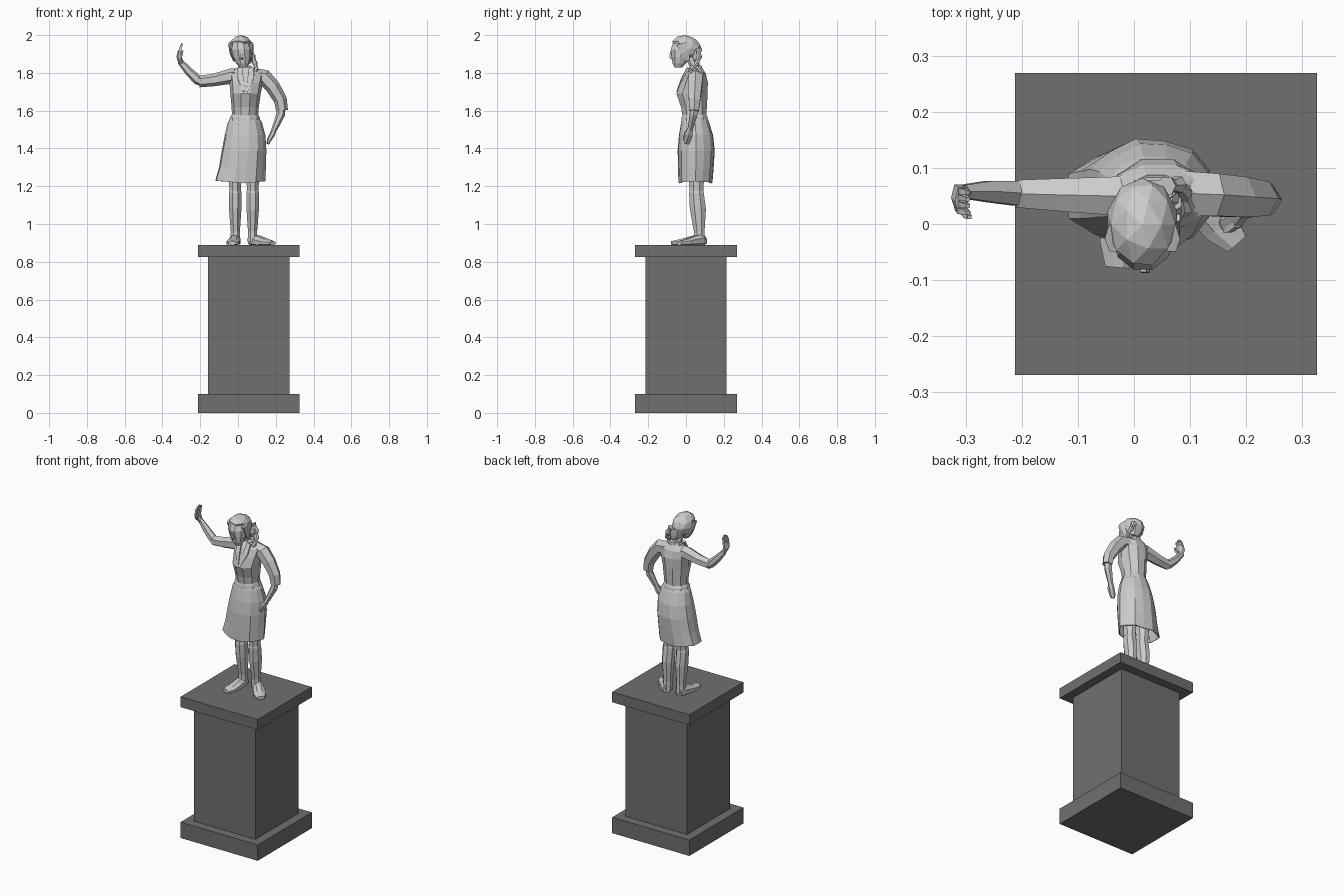
import bpy, bmesh, math
from mathutils import Vector

X, Y, Z = Vector((1, 0, 0)), Vector((0, 1, 0)), Vector((0, 0, 1))
GROUND = 0.89

stone = bpy.data.materials.new("dark_stone")
stone.diffuse_color = (0.16, 0.16, 0.16, 1)


def finish(name, bm):
    bmesh.ops.recalc_face_normals(bm, faces=bm.faces[:])
    me = bpy.data.meshes.new(name)
    bm.to_mesh(me)
    bm.free()
    ob = bpy.data.objects.new(name, me)
    bpy.context.collection.objects.link(ob)
    return ob


def loft(name, rows, n=6, flat=False, hint=Y, caps=True, floor=None, pleat=0.0):
    """Rows are (x, y, z, half size along hint, half size across)."""
    bm = bmesh.new()
    pts = [Vector(r[:3]) for r in rows]
    rings = []
    for i, r in enumerate(rows):
        t = Z if flat else (pts[min(i + 1, len(pts) - 1)] - pts[max(i - 1, 0)]).normalized()
        u = (hint - t * hint.dot(t)).normalized()
        v = t.cross(u)
        ring = []
        for k in range(n):
            a = 2 * math.pi * (k + 0.5) / n
            f = 1 / math.cos(math.pi / n) ** 0.6
            f *= 1 + pleat * (-1) ** k * i / (len(rows) - 1)
            p = pts[i] + u * math.cos(a) * r[3] * f + v * math.sin(a) * r[4] * f
            if floor is not None:
                p.z = max(p.z, floor)
            ring.append(bm.verts.new(p))
        rings.append(ring)
    for a, b in zip(rings, rings[1:]):
        for k in range(n):
            bm.faces.new((a[k], a[(k + 1) % n], b[(k + 1) % n], b[k]))
    if caps:
        bm.faces.new(rings[0])
        bm.faces.new(rings[-1])
    return finish(name, bm)


def box(name, half, z0, z1):
    bm = bmesh.new()
    bmesh.ops.create_cube(bm, size=1)
    for v in bm.verts:
        v.co = Vector((v.co.x * 2 * half + 0.057, v.co.y * 2 * half, z0 + (v.co.z + 0.5) * (z1 - z0)))
    ob = finish(name, bm)
    ob.data.materials.append(stone)


# Pedestal
box("pedestal_base", 0.269, 0, 0.1)
box("pedestal_shaft", 0.215, 0.1, 0.825)
box("pedestal_cap", 0.269, 0.825, GROUND)

# Blouse and belt
loft("blouse", [(.037, .045, 1.56, .063, .066), (.038, .042, 1.62, .070, .070),
                (.040, .032, 1.69, .084, .078), (.043, .044, 1.75, .073, .086),
                (.046, .050, 1.795, .056, .095), (.040, .052, 1.825, .036, .052)], 10, True)
loft("waistband", [(.036, .046, 1.545, .072, .080), (.036, .046, 1.565, .070, .076),
                   (.037, .045, 1.58, .064, .068)], 10, True)

# Skirt with uneven pleated hem
skirt = loft("skirt", [(.036, .046, 1.57, .064, .068), (.036, .048, 1.54, .074, .088),
                       (.036, .053, 1.47, .090, .106), (.030, .054, 1.39, .097, .116),
                       (.020, .052, 1.30, .093, .122), (.008, .050, 1.215, .088, .131)],
             14, True, caps=False, pleat=0.035)
for v in skirt.data.vertices:
    if v.co.z < 1.22:
        v.co.z += 0.012 * abs(v.co.x - 0.03) / 0.12
solid = skirt.modifiers.new("cloth", "SOLIDIFY")
solid.thickness = 0.006

# Neck, collar and lapels
loft("neck", [(.038, .055, 1.80, .030, .030), (.030, .040, 1.84, .026, .026),
              (.022, .020, 1.89, .028, .028)], 8, True)
loft("collar", [(.040, .052, 1.815, .038, .048), (.036, .052, 1.838, .032, .034)], 8, True)
for side in (-1, 1):
    loft("lapel", [(.04 + side * .030, .012, 1.826, .008, .014),
                   (.04 + side * .026, -.016, 1.77, .010, .018),
                   (.04 + side * .008, -.046, 1.70, .006, .005)], 4)

# Legs, socks and shoes
legs = {"right": ((-.015, .055), (-.014, .070), (-.014, .095), (-.030, -.077)),
        "left": ((.078, .055), (.077, .070), (.068, .097), (.183, -.036))}
for side, (knee, ankle, heel, toe) in legs.items():
    kx, ky = knee
    ax, ay = ankle
    loft(side + "_thigh", [(kx, ky, 1.15, .036, .030), (kx, ky, 1.21, .040, .033),
                           (kx, ky, 1.36, .05, .042)], 8, True)
    loft(side + "_calf", [(ax, ay, .905, .032, .027), (ax, ay, .96, .029, .025),
                          (kx, ky + .008, 1.08, .044, .034),
                          (kx, ky, 1.165, .040, .035), (kx, ky, 1.18, .036, .031)], 8, True)

    def along(f, z, w, h):
        return (heel[0] + (toe[0] - heel[0]) * f, heel[1] + (toe[1] - heel[1]) * f, GROUND + z, w, h)
    loft(side + "_shoe", [along(0, .018, .022, .026), along(.15, .020, .030, .036),
                          along(.45, .014, .034, .030), along(.75, .010, .036, .019),
                          along(1, .008, .022, .012)], 8, hint=X, floor=GROUND)

# Raised arm
loft("raised_sleeve", [(.030, .050, 1.775, .045, .045), (-.04, .050, 1.782, .036, .037),
                       (-.13, .052, 1.762, .031, .030), (-.207, .054, 1.754, .026, .028)], 6)
loft("raised_forearm", [(-.185, .055, 1.752, .022, .022), (-.213, .055, 1.762, .023, .024),
                        (-.258, .058, 1.805, .020, .021), (-.308, .058, 1.862, .012, .014)], 6)
loft("raised_hand", [(-.300, .056, 1.852, .013, .013), (-.313, .047, 1.885, .025, .012),
                     (-.308, .042, 1.915, .026, .010)], 6)
for k in range(4):
    y = .024 + k * .012
    loft("raised_finger", [(-.309, y, 1.905, .006, .008), (-.303, y - .002, 1.935, .006, .007),
                           (-.296, y - .004, 1.950 + .008 * (k in (1, 2)), .004, .004)], 4)
loft("raised_thumb", [(-.309, .030, 1.872, .008, .007), (-.297, .016, 1.898, .007, .006),
                      (-.293, .012, 1.918, .004, .004)], 4)

# Lowered arm
loft("lowered_sleeve", [(.080, .055, 1.782, .042, .040), (.140, .052, 1.775, .040, .040),
                        (.185, .048, 1.725, .038, .036), (.225, .045, 1.655, .032, .032),
                        (.233, .043, 1.600, .026, .029)], 6)
loft("lowered_forearm", [(.228, .043, 1.62, .021, .022), (.226, .040, 1.58, .021, .021),
                         (.192, .022, 1.50, .014, .014)], 6)
loft("lowered_hand", [(.194, .024, 1.508, .015, .012), (.182, .014, 1.475, .022, .013),
                      (.165, .006, 1.445, .020, .011), (.158, .002, 1.425, .012, .007)], 6)
loft("lowered_thumb", [(.184, .000, 1.487, .007, .007), (.170, -.010, 1.462, .006, .006),
                       (.162, -.012, 1.445, .004, .004)], 4)

# Face, tilted forward
loft("face", [(.029, -.040, 1.828, .020, .018), (.026, -.036, 1.850, .036, .034),
              (.021, -.029, 1.885, .048, .048), (.016, -.024, 1.925, .058, .054),
              (.012, -.018, 1.965, .050, .045)], 10, True)
loft("nose", [(.017, -.080, 1.912, .006, .006), (.020, -.079, 1.880, .010, .009),
              (.021, -.072, 1.872, .006, .006)], 4, True)

# Hair cap, cut back over the face
bm = bmesh.new()
bmesh.ops.create_icosphere(bm, subdivisions=2, radius=1)
for v in bm.verts:
    x, y, z = v.co
    low_front = y < 0 and z < 0.25
    v.co = Vector((.015 + x * .065, (-.002 + y * .084) if not low_front else y * .045,
                   1.930 + z * .070 - y * z * .008))
finish("hair", bm)
for side in (-1, 1):
    loft("side_hair", [(.015 + side * .052, -.026, 1.955, .026, .014),
                       (.018 + side * .050, -.010, 1.91, .024, .012),
                       (.022 + side * .040, .010, 1.865, .014, .008)], 6)
loft("nape_hair", [(.025, .055, 1.92, .024, .045), (.036, .056, 1.875, .020, .038),
                   (.045, .060, 1.85, .010, .022)], 6, True)

# Braid over the shoulder
path = [Vector(p) for p in ((.058, .068, 1.925), (.078, .070, 1.885), (.090, .058, 1.850),
                            (.096, .030, 1.820), (.080, .002, 1.785))]
rows = []
for i in range(9):
    p = path[i // 2] if i % 2 == 0 else (path[i // 2] + path[i // 2 + 1]) / 2
    r = (.017, .011)[i % 2] * (1 - .05 * i)
    rows.append((*p, r, r))
loft("braid", rows, 6)
